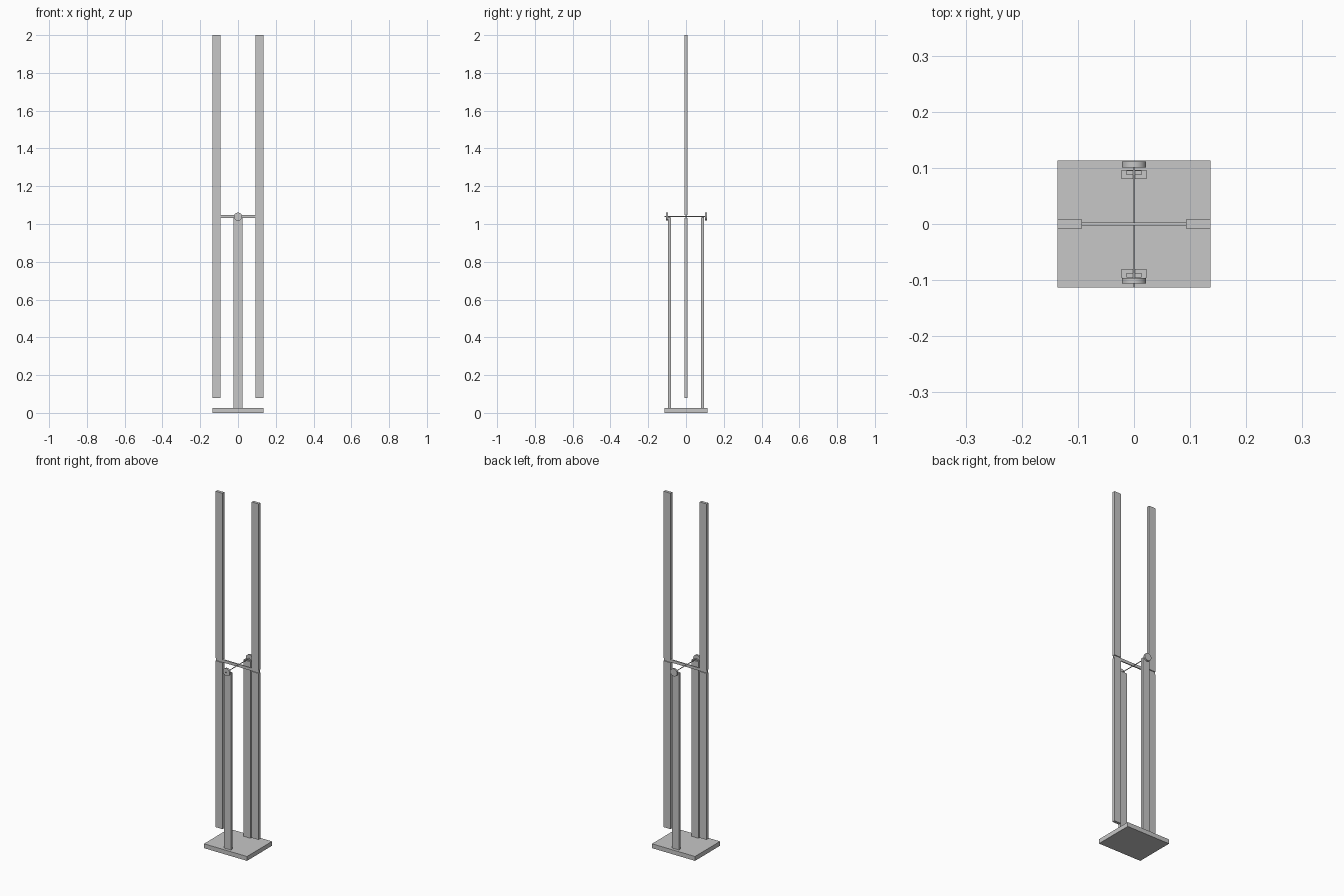
import bpy
from math import pi

cube = bpy.data.objects.get("Cube")
if cube:
    bpy.data.objects.remove(cube, do_unlink=True)

GREY = (0.57, 0.57, 0.57, 1)
grey = bpy.data.materials.new("light grey")
grey.use_nodes = True
grey.diffuse_color = GREY
grey.node_tree.nodes["Principled BSDF"].inputs["Base Color"].default_value = GREY

AXLE_Z = 1.039


def finish(name):
    obj = bpy.context.object
    obj.name = name
    obj.data.materials.append(grey)
    return obj


def box(name, x, y, z):
    """Box spanning the given (low, high) ranges."""
    spans = (x, y, z)
    bpy.ops.mesh.primitive_cube_add(size=1, location=[(a + b) / 2 for a, b in spans])
    obj = finish(name)
    obj.scale = [b - a for a, b in spans]
    bpy.ops.object.transform_apply(location=False, rotation=False)
    return obj


def rod(name, radius, y, sides):
    """Cylinder along y at axle height."""
    bpy.ops.mesh.primitive_cylinder_add(
        vertices=sides, radius=radius, depth=abs(y[1] - y[0]),
        location=(0, sum(y) / 2, AXLE_Z), rotation=(pi / 2, 0, 0))
    finish(name)
    bpy.ops.object.shade_smooth_by_angle()


def span(sign, low, high):
    return tuple(sorted((sign * low, sign * high)))


# Base plate
box("base", (-0.136, 0.136), (-0.113, 0.113), (0, 0.025))

# Swinging frame: crossbar with a split blade at each end
box("crossbar", (-0.136, 0.136), (-0.003, 0.003), (AXLE_Z - 0.008, AXLE_Z + 0.008))
for side, s in (("left", 1), ("right", -1)):
    x = span(s, 0.0925, 0.136)
    box(side + "_upper_blade", x, (-0.008, 0.008), (AXLE_Z + 0.008, 2))
    box(side + "_lower_blade", x, (-0.008, 0.008), (0.08, AXLE_Z - 0.008))

# Axle through the crossbar
rod("axle", 0.0022, (-0.113, 0.111), 16)

# Posts, bearing seats and end discs; the back disc sits further out
for end, s, disc_y in (("back", 1, 0.101), ("front", -1, 0.096)):
    box(end + "_post", (-0.0225, 0.0225), span(s, 0.08, 0.096), (0.025, 1.034))
    box(end + "_bearing", (-0.013, 0.013), span(s, 0.087, 0.095), (1.034, 1.039))
    rod(end + "_disc", 0.0215, span(s, disc_y, disc_y + 0.01), 32)
